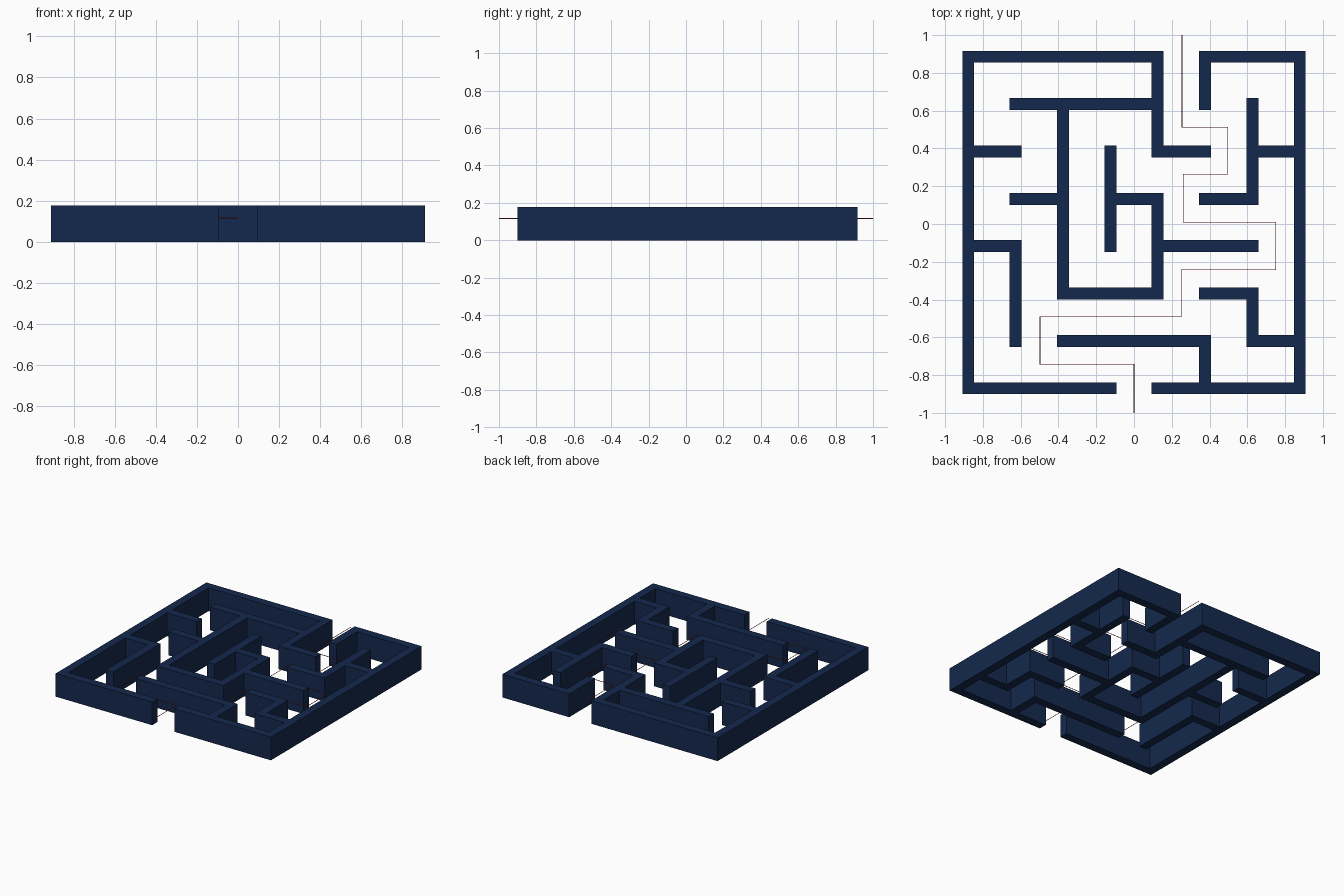
import bpy, bmesh, math

if "Cube" in bpy.data.objects:
    bpy.data.objects.remove(bpy.data.objects["Cube"])

STEP, HALF, HEIGHT, CY = 0.2507, 0.0315, 0.177, 0.008

def material(name, color):
    m = bpy.data.materials.new(name)
    m.diffuse_color = (*color, 1)
    m.use_nodes = True
    m.node_tree.nodes["Principled BSDF"].inputs["Base Color"].default_value = m.diffuse_color
    return m

# Wall runs on an 8 x 8 node grid: (x1, y1, x2, y2)
RUNS = ["0007", "7077", "0747", "5777", "0030", "4070",   # outer walls with two gaps
        "4547", "4555", "1646", "5657", "6466", "6575",   # upper part
        "5464", "0515", "2226", "1424", "2242", "4244",
        "3444", "3335", "4363", "0313", "1113",           # middle part
        "5262", "6162", "6171", "2151", "5051"]           # lower part

# Mark wall cells: even index = node square, odd index = link between nodes
cells = set()
for r in RUNS:
    x1, y1, x2, y2 = (2 * int(c) for c in r)
    cells |= {(a, b) for a in range(x1, x2 + 1) for b in range(y1, y2 + 1)}

def edge(k):
    # grid line k: lower or upper side of the node k // 2
    return (k // 2 - 3.5) * STEP + (HALF if k % 2 else -HALF)

# Maze walls: one flat sheet extruded to a clean solid
bm = bmesh.new()
for a, b in sorted(cells):
    bm.faces.new([bm.verts.new((edge(a + i), edge(b + j) + CY, 0))
                  for i, j in ((0, 0), (1, 0), (1, 1), (0, 1))])
bmesh.ops.remove_doubles(bm, verts=bm.verts[:], dist=1e-4)
ext = bmesh.ops.extrude_face_region(bm, geom=bm.faces[:], use_keep_orig=True)
bmesh.ops.translate(bm, vec=(0, 0, HEIGHT),
                    verts=[g for g in ext["geom"] if isinstance(g, bmesh.types.BMVert)])
bmesh.ops.recalc_face_normals(bm, faces=bm.faces[:])
mesh = bpy.data.meshes.new("maze_walls")
bm.to_mesh(mesh)
bm.free()
walls = bpy.data.objects.new("maze_walls", mesh)
bpy.context.collection.objects.link(walls)
mesh.materials.append(material("navy", (0.007, 0.022, 0.075)))

# Solution path: thin thread from the lower gap to the upper gap
path = [(0, -1), (0, -0.743), (-0.498, -0.743), (-0.498, -0.491), (0.25, -0.491),
        (0.25, -0.243), (0.75, -0.243), (0.75, 0.009), (0.26, 0.009), (0.26, 0.263),
        (0.497, 0.263), (0.497, 0.513), (0.254, 0.513), (0.254, 1)]
curve = bpy.data.curves.new("solution_path", 'CURVE')
curve.dimensions = '3D'
curve.bevel_depth = 0.0025
curve.bevel_resolution = 0
curve.use_fill_caps = True
spline = curve.splines.new('POLY')
spline.points.add(len(path) - 1)
for p, (x, y) in zip(spline.points, path):
    p.co = (x, y, 0.116, 1)
curve.materials.append(material("red", (0.4, 0.03, 0.02)))
bpy.context.collection.objects.link(bpy.data.objects.new("solution_path", curve))
